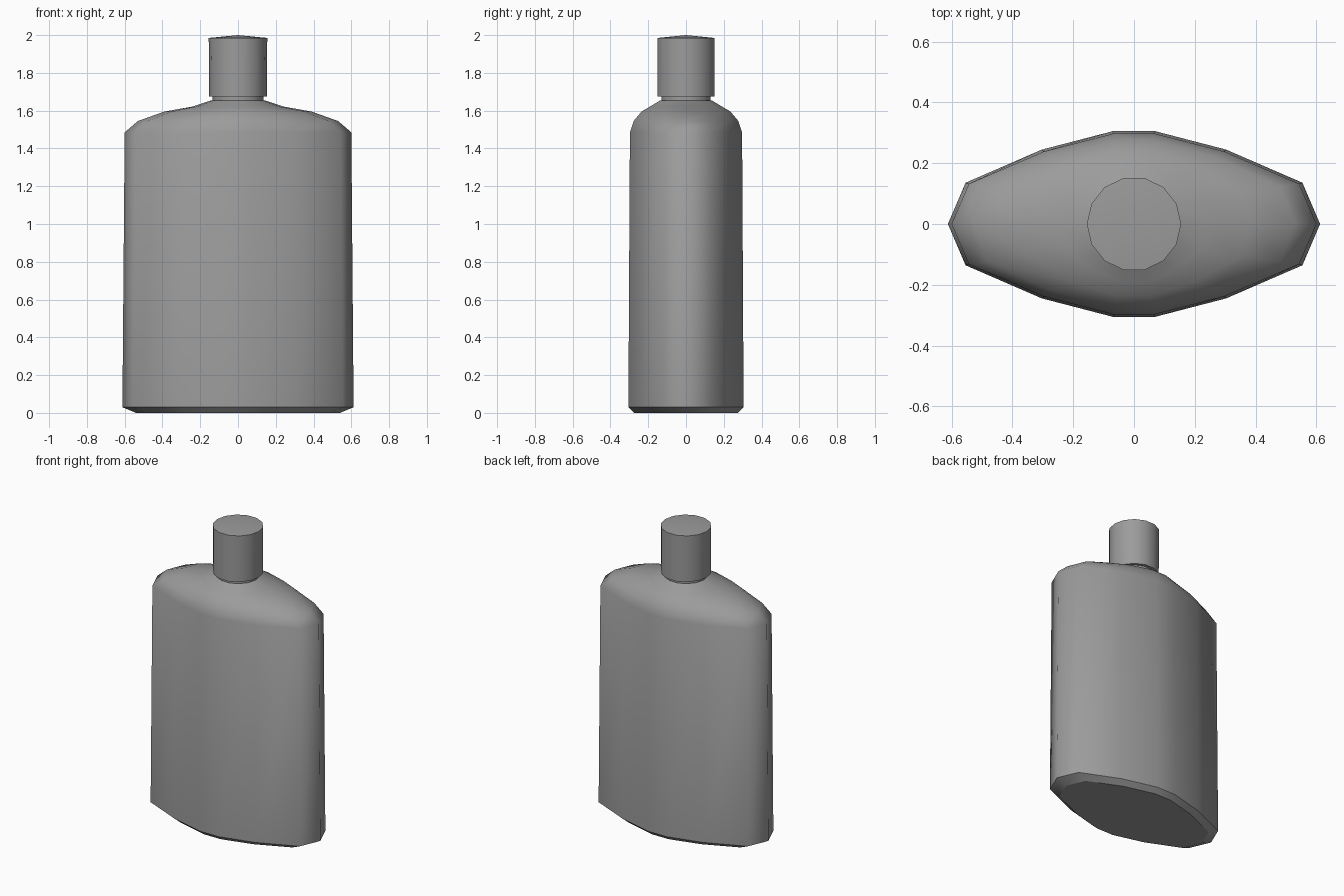
import bpy, bmesh, math

SIDES = 14
# x fraction of the flattened body outline, from the tip to the broad face
FLAT_X = [1.0, 0.905, 0.495, 0.115]

cube = bpy.data.objects.get("Cube")
if cube:
    bpy.data.objects.remove(cube)

grey = bpy.data.materials.new("plain grey")
grey.use_nodes = True
colour = (0.33, 0.33, 0.33, 1)
grey.diffuse_color = colour
grey.node_tree.nodes["Principled BSDF"].inputs["Base Color"].default_value = colour


def outline(rx, ry, flat):
    """Cross-section blended from round (0) to flattened lens (1)."""
    points = []
    for i in range(SIDES):
        a = 2 * math.pi * i / SIDES
        c, s = math.cos(a), math.sin(a)
        quarter = min(i % 7, 7 - i % 7)
        x = math.copysign(FLAT_X[quarter], c) * flat + c * (1 - flat)
        points.append((rx * x, ry * s / math.sin(math.pi * 3 / 7)))
    return points


def loft(name, rings, sharp, apex=None):
    """Skin rings of (z, rx, ry, flat); ring numbers in sharp get hard edges."""
    bm = bmesh.new()
    loops = [[bm.verts.new((x, y, z)) for x, y in outline(rx, ry, flat)]
             for z, rx, ry, flat in rings]
    for low, high in zip(loops, loops[1:]):
        for i in range(SIDES):
            j = (i + 1) % SIDES
            bm.faces.new((low[i], low[j], high[j], high[i]))
    bm.faces.new(loops[0][::-1])
    if apex is None:
        bm.faces.new(loops[-1])
    else:
        tip = bm.verts.new((0, 0, apex))
        for i in range(SIDES):
            bm.faces.new((loops[-1][i], loops[-1][(i + 1) % SIDES], tip))
    for f in bm.faces:
        f.smooth = True
    for n in sharp:
        for i in range(SIDES):
            bm.edges.get((loops[n][i], loops[n][(i + 1) % SIDES])).smooth = False
    bmesh.ops.recalc_face_normals(bm, faces=bm.faces[:])
    mesh = bpy.data.meshes.new(name)
    bm.to_mesh(mesh)
    bm.free()
    mesh.materials.append(grey)
    obj = bpy.data.objects.new(name, mesh)
    bpy.context.collection.objects.link(obj)
    return obj


# Bottle body: chamfered base, slightly tapered wall, rounded shoulders
loft("bottle_body", [
    (0.0, 0.54, 0.275, 1),
    (0.03, 0.612, 0.305, 1),
    (1.485, 0.60, 0.297, 1),
    (1.545, 0.53, 0.277, 0.95),
    (1.595, 0.39, 0.236, 0.75),
    (1.622, 0.24, 0.19, 0.4),
    (1.655, 0.14, 0.135, 0),
], sharp=[0, 1, 6])

# Neck between the shoulders and the cap
loft("neck", [(1.64, 0.135, 0.13, 0), (1.69, 0.135, 0.13, 0)], sharp=[0, 1])

# Cap with a barely domed top
loft("cap", [(1.675, 0.153, 0.15, 0), (1.985, 0.155, 0.151, 0)],
     sharp=[0, 1], apex=2.0)
